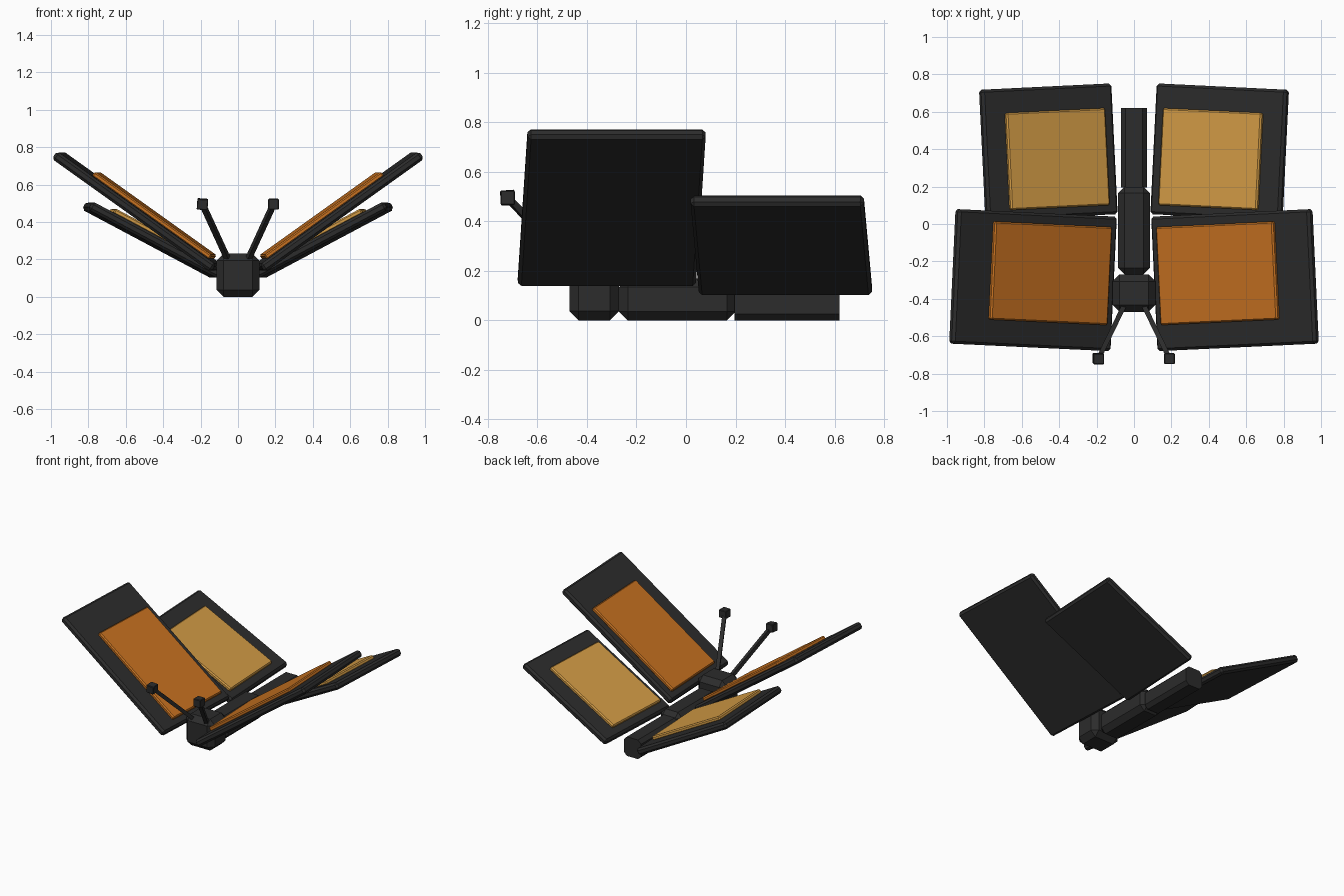
import bpy, bmesh
from math import radians
from mathutils import Matrix, Vector

cube = bpy.data.objects.get("Cube")
if cube:
    bpy.data.objects.remove(cube, do_unlink=True)


def material(name, rgb):
    mat = bpy.data.materials.new(name)
    mat.use_nodes = True
    mat.diffuse_color = (*rgb, 1)
    mat.node_tree.nodes["Principled BSDF"].inputs["Base Color"].default_value = (*rgb, 1)
    return mat


charcoal = material("charcoal", (0.025, 0.025, 0.025))
orange = material("orange", (0.58, 0.17, 0.015))
amber = material("amber", (0.65, 0.33, 0.06))


def block(name, size, matrix, mat, chamfer=0.0, lengthwise=False):
    """Box with chamfered edges; lengthwise limits the chamfer to edges along y."""
    bm = bmesh.new()
    bmesh.ops.create_cube(bm, size=1)
    bmesh.ops.scale(bm, vec=size, verts=bm.verts)
    if chamfer:
        edges = [e for e in bm.edges if not lengthwise
                 or abs(e.verts[0].co.y - e.verts[1].co.y) > 0.01]
        bmesh.ops.bevel(bm, geom=edges, offset=chamfer, segments=1,
                        affect='EDGES', clamp_overlap=True)
    mesh = bpy.data.meshes.new(name)
    bm.to_mesh(mesh)
    bm.free()
    mesh.materials.append(mat)
    obj = bpy.data.objects.new(name, mesh)
    obj.matrix_world = matrix
    bpy.context.collection.objects.link(obj)
    return obj


# Body: head, thorax and abdomen all rest on the ground
for name, width, height, y0, y1, chamfer, lengthwise in (
        ("head", 0.23, 0.23, -0.47, -0.27, 0.037, False),
        ("thorax", 0.17, 0.17, -0.27, 0.20, 0.035, False),
        ("abdomen", 0.14, 0.14, 0.195, 0.62, 0.025, True)):
    block(name, (width, y1 - y0, height),
          Matrix.Translation((0, (y0 + y1) / 2, height / 2)), charcoal, chamfer, lengthwise)


def wing(name, side, centre, size, lift, sweep, panel_size, panel_at, colour):
    """Tilted wing slab with a raised coloured panel on its upper face."""
    x, y, z = centre
    frame = (Matrix.Translation((side * x, y, z))
             @ Matrix.Rotation(side * radians(sweep), 4, 'Z')
             @ Matrix.Rotation(-side * radians(lift), 4, 'Y'))
    block(name, size, frame, charcoal, 0.014)
    u, v, n = panel_at
    block(name + "_panel", panel_size,
          frame @ Matrix.Translation((side * u, v, n)), colour, 0.008)


for side, label in ((1, "left"), (-1, "right")):
    # Wings
    wing(label + "_front_wing", side, (0.54, -0.30, 0.455), (1.045, 0.72, 0.05),
         35.5, 2.7, (0.77, 0.525, 0.03), (-0.086, 0.041, 0.035), orange)
    wing(label + "_hind_wing", side, (0.458, 0.385, 0.303), (0.79, 0.70, 0.05),
         28, -2.8, (0.60, 0.52, 0.03), (-0.033, -0.04, 0.035), amber)

    # Antenna stalk and tip
    base = Vector((side * 0.05, -0.43, 0.19))
    tip = Vector((side * 0.19, -0.72, 0.495))
    along = tip - base
    turn = along.to_track_quat('Z', 'Y').to_matrix().to_4x4()
    block(label + "_antenna", (0.026, 0.026, along.length),
          Matrix.Translation((base + tip) / 2) @ turn, charcoal)
    tilt = Matrix.Rotation(0.1 if side < 0 else 0, 4, (1, 1, 0))
    block(label + "_antenna_tip", (0.058, 0.058, 0.058),
          Matrix.Translation(tip) @ tilt, charcoal, 0.004)
